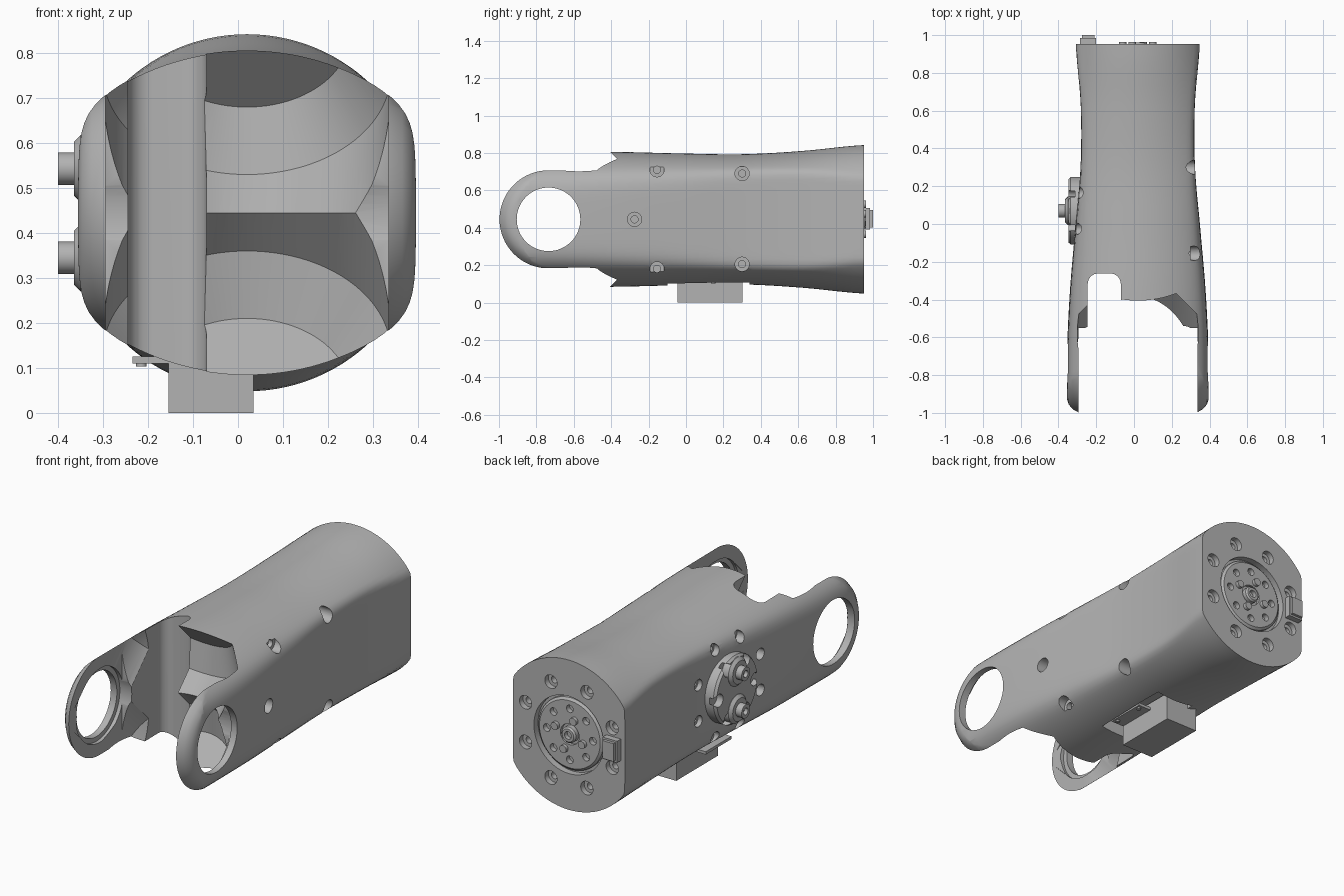
import bpy, bmesh, math
from mathutils import Vector, Matrix

cube = bpy.data.objects.get("Cube")
if cube:
    bpy.data.objects.remove(cube, do_unlink=True)

grey = bpy.data.materials.new("plain grey")
grey.use_nodes = True
grey.diffuse_color = (0.45, 0.45, 0.45, 1)
grey.node_tree.nodes["Principled BSDF"].inputs["Base Color"].default_value = (0.45, 0.45, 0.45, 1)

CX, CZ = 0.02, 0.445
RIGHT, LEFT, BACK, FRONT = (-1, 0, 0), (1, 0, 0), (0, 1, 0), (0, -1, 0)


def finish(bm, name):
    bmesh.ops.recalc_face_normals(bm, faces=bm.faces)
    me = bpy.data.meshes.new(name)
    bm.to_mesh(me)
    bm.free()
    me.materials.append(grey)
    ob = bpy.data.objects.new(name, me)
    bpy.context.collection.objects.link(ob)
    return ob


def skin(bm, rings):
    """Join equal rings of points into a closed solid."""
    loops = [[bm.verts.new(p) for p in ring] for ring in rings]
    n = len(loops[0])
    for a, b in zip(loops, loops[1:]):
        for i in range(n):
            j = (i + 1) % n
            bm.faces.new((a[i], a[j], b[j], b[i]))
    bm.faces.new(loops[0])
    bm.faces.new(loops[-1])


def lathe(bm, profile, origin, axis, seg=32):
    """Solid of (radius, distance) steps along an axis."""
    rot = Vector(axis).to_track_quat('Z', 'Y').to_matrix()
    turns = [2 * math.pi * i / seg for i in range(seg)]
    skin(bm, [[Vector(origin) + rot @ Vector((r * math.cos(t), r * math.sin(t), d))
               for t in turns] for r, d in profile])


def box(bm, lo, hi):
    lo, hi = Vector(lo), Vector(hi)
    size = hi - lo
    m = Matrix.Translation((lo + hi) / 2) @ Matrix.Diagonal((*size, 1))
    return bmesh.ops.create_cube(bm, size=1, matrix=m)["verts"]


def solid(name, maker, *args):
    bm = bmesh.new()
    maker(bm, *args)
    return finish(bm, name)


def boolean(target, tool, operation='DIFFERENCE'):
    tool.hide_render = True
    mod = target.modifiers.new("cut", 'BOOLEAN')
    mod.operation, mod.object, mod.solver = operation, tool, 'EXACT'
    bpy.context.view_layer.objects.active = target
    bpy.ops.object.modifier_apply(modifier=mod.name)
    bpy.data.objects.remove(tool, do_unlink=True)


def smooth(ob, angle=30):
    bpy.ops.object.select_all(action='DESELECT')
    ob.select_set(True)
    bpy.context.view_layer.objects.active = ob
    bpy.ops.object.shade_smooth_by_angle(angle=math.radians(angle))


def spline(k, t):
    """Smooth curve through evenly spaced values, t from 0 to 1."""
    f = t * (len(k) - 1)
    i = min(int(f), len(k) - 2)
    u = f - i
    a, b, c, d = k[max(i - 1, 0)], k[i], k[i + 1], k[min(i + 2, len(k) - 1)]
    return b + 0.5 * u * (c - a + u * (2 * a - 5 * b + 4 * c - d + u * (3 * (b - c) + d - a)))


# Arm shell: flat sides softly merged with a domed top and bottom, front to back
WIDTH = (.376, .375, .359, .331, .303, .302, .328)
HEIGHT = (.362, .362, .36, .352, .348, .366, .397)
DOME = (.458, .458, .457, .45, .44, .42, .397)
SHARP = (18, 18, 18, 20, 30, 50, 90)


def shell_ring(t, n=112):
    w, h, a, p = (spline(k, t) for k in (WIDTH, HEIGHT, DOME, SHARP))
    ring = []
    for i in range(n):
        c, s = math.cos(2 * math.pi * i / n), math.sin(2 * math.pi * i / n)
        dome = math.hypot(c / a, s / h)
        big, small = max(abs(c) / w, dome), min(abs(c) / w, dome)
        r = 1 / (big * (1 + (small / big) ** p) ** (1 / p))
        ring.append((CX + r * c, -1 + 1.953 * t, CZ + r * s))
    return ring


body = solid("arm_body", skin, [shell_ring(i / 36) for i in range(37)])

# Rounded fork outline joined to a large block that keeps the rear
bm = bmesh.new()
FORK_Y, FORK_R = -.735, .265
outline = [(FORK_Y - FORK_R * math.sin(a), CZ + FORK_R * math.cos(a))
           for a in [math.pi * i / 40 for i in range(41)]]
outline += [(-.3, CZ - FORK_R), (-.3, CZ + FORK_R)]
layers = [(-.376, .075), (-.366, .045), (-.345, .02), (-.315, .003), (-.29, 0)]
layers += [(-x, d) for x, d in reversed(layers)]
skin(bm, [[(CX + x, FORK_Y + (y - FORK_Y) * (1 - d / FORK_R) if y < -.4 else y,
            CZ + (z - CZ) * (1 - d / FORK_R)) for y, z in outline] for x, d in layers])
envelope = finish(bm, "envelope")
boolean(envelope, solid("rear_block", box, (-1, -.48, -1), (1, 1.5, 2)), 'UNION')
boolean(body, envelope, 'INTERSECT')

# Gap between the forks, and two tilted stepped pockets meeting in a ridge
boolean(body, solid("fork_gap", box, (-.295, -1.3, -.5), (.335, -.55, 1.5)))
for up in (1, -1):
    dz = .641 - CZ
    boolean(body, solid("pocket", lathe, [(.32, -.4), (.32, .163), (.228, .283)],
                        (CX, -.641, CZ + up * dz), (0, 1, up), 96))

# Upright rounded cable channel beside the pockets
bm = bmesh.new()
box(bm, (-.245, -.9, -.5), (-.07, -.262, 1.5))
edges = [e for e in bm.edges if all(v.co.y > -.5 for v in e.verts)
         and abs(e.verts[0].co.z - e.verts[1].co.z) > 1]
bmesh.ops.bevel(bm, geom=edges, offset=.055, segments=8, profile=.5, affect='EDGES')
boolean(body, finish(bm, "channel"))

# Fork bearing bores with an inner shoulder
boolean(body, solid("bore", lathe, [(.17, -1), (.17, 1)], (0, FORK_Y, CZ), LEFT, 64))
boolean(body, solid("shoulder", lathe, [(.195, -.315), (.195, .355)], (0, FORK_Y, CZ), LEFT, 64))

# Counterbored screw holes on both flanks and the rear, with the rear recess
bm = bmesh.new()


def screw_hole(origin, axis, r, depth):
    lathe(bm, [(r * .5, -depth * 2), (r * .5, -depth), (r, -depth), (r, .2)], origin, axis, 24)


for y, z in ((-.155, .71), (.3, .69), (-.275, CZ), (.3, .205), (-.155, .18)):
    screw_hole((.33 - .12 * y, y, z), LEFT, .038, .05)
for i in range(8):
    a = math.radians(22.5 + 45 * i)
    c, s = math.cos(a), math.sin(a)
    screw_hole((-.3, .07 + .25 * c, CZ + .25 * s), RIGHT, .03, .04)
    screw_hole((CX + .275 * c, .953, CZ + .275 * s), BACK, .036, .03)
lathe(bm, [(.205, -.035), (.205, .2)], (CX, .953, CZ), BACK, 64)
boolean(body, finish(bm, "holes"))

# Underside recess behind the connector
boolean(body, solid("recess", box, (-.1, -.1, -.2), (.125, .34, .16)))
smooth(body)

# Rear coupling disc with small bores, a hub and studs
disc = solid("rear_disc", lathe, [(.19, -.05), (.19, -.018), (.178, -.008)], (CX, .953, CZ), BACK, 64)
bm = bmesh.new()
for i in range(8):
    a = math.radians(45 * i)
    lathe(bm, [(.02, -.035), (.02, .1)], (CX + .135 * math.cos(a), .953, CZ + .135 * math.sin(a)), BACK, 20)
lathe(bm, [(.055, -.025), (.055, .1)], (CX, .953, CZ), BACK)
boolean(disc, finish(bm, "bores"))
smooth(disc)
bm = bmesh.new()
lathe(bm, [(.042, -.04), (.042, 0), (.034, .008), (.02, .008), (.02, -.015)], (CX, .953, CZ), BACK)
for i in range(4):
    a = math.radians(20 + 90 * i)
    lathe(bm, [(.02, -.04), (.02, .01)], (CX + .085 * math.cos(a), .953, CZ + .085 * math.sin(a)), BACK, 20)
smooth(finish(bm, "rear_hub_and_studs"))

# Rear locating tab
bm = bmesh.new()
box(bm, (-.285, .9, .39), (-.2, .985, .505))
box(bm, (-.275, .98, .40), (-.21, 1.0, .495))
finish(bm, "rear_tab")

# Side drive disc with notches and two stepped connector pins
side = solid("side_disc", lathe, [(.18, -.06), (.18, .035), (.17, .048)], (-.3, .07, CZ), RIGHT, 64)
bm = bmesh.new()
for i in range(6):
    a = math.radians(60 * i)
    lathe(bm, [(.034, .012), (.034, .2)], (-.3, .07 + .15 * math.cos(a), CZ + .15 * math.sin(a)), RIGHT, 20)
boolean(side, finish(bm, "notches"))
smooth(side)
for name, z in (("lower", .345), ("upper", .543)):
    pin = solid(name + "_side_pin", lathe,
                [(.075, 0), (.075, .05), (.06, .065), (.036, .065), (.036, .1), (.018, .1), (.018, .08)],
                (-.3, .07, z), RIGHT)
    smooth(pin)

# Underside connector box on a thin flange with corner screws
finish_parts = (("connector_box", (-.155, -.045, 0), (.035, .303, .15)),
                ("connector_flange", (-.235, -.045, .11), (.11, .17, .125)))
for name, lo, hi in finish_parts:
    solid(name, box, lo, hi)
bm = bmesh.new()
for x in (-.215, .09):
    for y in (-.02, .145):
        lathe(bm, [(.012, 0), (.012, .012)], (x, y, .115), (0, 0, -1), 16)
smooth(finish(bm, "flange_screws"))
